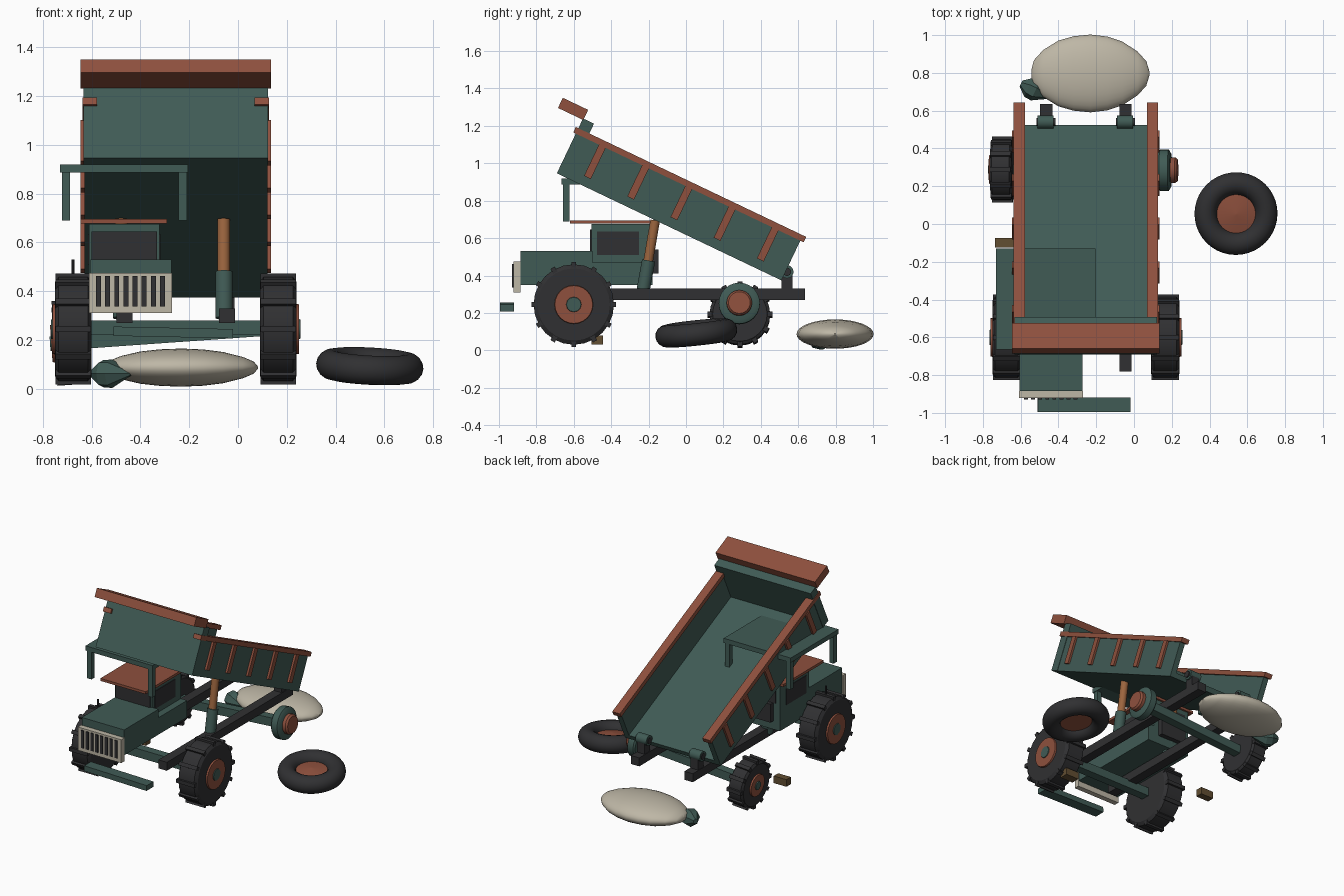
import bpy, bmesh, math
from mathutils import Matrix, Vector, Euler

if "Cube" in bpy.data.objects:
    bpy.data.objects.remove(bpy.data.objects["Cube"])


def material(name, *srgb):
    m = bpy.data.materials.new(name)
    m.use_nodes = True
    col = [((c / 255 + 0.055) / 1.055) ** 2.4 for c in srgb] + [1]
    m.diffuse_color = col
    m.node_tree.nodes["Principled BSDF"].inputs["Base Color"].default_value = col
    return m


teal = material("dull teal paint", 64, 91, 85)
rust = material("rust red", 142, 80, 61)
dark = material("dark rubber", 48, 48, 50)
cream = material("pale canvas", 190, 183, 166)
ochre = material("ochre rod", 156, 101, 62)
brown = material("old wood", 98, 78, 50)


def finish(name, bm, mat, M=None, smooth=False):
    bmesh.ops.recalc_face_normals(bm, faces=bm.faces)
    if M:
        bm.transform(M)
    me = bpy.data.meshes.new(name)
    bm.to_mesh(me)
    bm.free()
    me.materials.append(mat)
    ob = bpy.data.objects.new(name, me)
    bpy.context.collection.objects.link(ob)
    if smooth:
        bpy.ops.object.select_all(action='DESELECT')
        ob.select_set(True)
        bpy.context.view_layer.objects.active = ob
        bpy.ops.object.shade_smooth_by_angle(angle=math.radians(35))
    return ob


def box(name, x, y, z, mat, M=None):
    """Box from (min, max) ranges on each axis."""
    bm = bmesh.new()
    bmesh.ops.create_cube(bm, size=1)
    for v in bm.verts:
        v.co = [sum(r) / 2 + c * (r[1] - r[0]) for r, c in zip((x, y, z), v.co)]
    return finish(name, bm, mat, M)


def lathe(name, profile, mat, M=None, n=24, smooth=True):
    """Revolve (x, radius) points about the x axis."""
    bm = bmesh.new()
    rings = []
    for x, r in profile:
        angles = [2 * math.pi * i / n for i in range(n)]
        rings.append([bm.verts.new((x, r * math.cos(a), r * math.sin(a))) for a in angles])
    for a, b in zip(rings, rings[1:]):
        for i in range(n):
            j = (i + 1) % n
            bm.faces.new((a[i], a[j], b[j], b[i]))
    bm.faces.new(rings[0])
    bm.faces.new(rings[-1])
    return finish(name, bm, mat, M, smooth)


def rod(name, a, b, r, mat, n=16):
    a, b = Vector(a), Vector(b)
    M = Matrix.Translation(a) @ Vector((1, 0, 0)).rotation_difference(b - a).to_matrix().to_4x4()
    return lathe(name, [(0, r), ((b - a).length, r)], mat, M, n)


def wheel(name, loc, r, w, out, roll=0):
    """Lugged tyre with a rust disc and teal hub on the outer side."""
    M = Matrix.Translation(loc) @ Matrix.Rotation(roll, 4, 'Y') @ Matrix.Scale(out, 4, (1, 0, 0))
    h = w / 2
    lathe(name + "_tyre", [(-h, r * .9), (-h * .8, r), (h * .8, r), (h, r * .9)], dark, M)
    lathe(name + "_disc", [(h - .01, r * .49), (h + .011, r * .47)], rust, M)
    lathe(name + "_hub", [(h, r * .21), (h + .016, r * .18)], teal, M, 12)
    for i in range(12):
        box(name + "_lug", (-h * .96, h * .96), (-.013, .013), (r - .02, r + .012), dark,
            M @ Matrix.Rotation(i * math.pi / 6, 4, 'X'))


# Chassis
for x in (-.465, -.045):
    box("frame_rail", (x - .033, x + .033), (-.78, .635), (.27, .33), dark)
    box("hinge_bracket", (x - .03, x + .03), (.51, .57), (.32, .42), dark)
    rod("hinge_barrel", (x - .045, .54, .42), (x + .04, .54, .42), .035, teal)
    rod("hinge_pin", (x - .05, .54, .42), (x + .05, .54, .42), .022, dark)
    rod("hoist_cylinder", (x - .012, -.235, .29), (x - .012, -.2, .48), .036, teal)
    rod("hoist_rod", (x - .014, -.205, .46), (x - .014, -.165, .695), .026, ochre)
box("front_axle", (-.61, .1), (-.63, -.57), (.22, .28), teal)
rear_roll = -math.atan2(.06, .85)
rear = Matrix.Translation((-.255, .285, .221)) @ Matrix.Rotation(rear_roll, 4, 'Y')
box("rear_axle", (-.4, .4), (-.03, .03), (-.03, .03), teal, rear)

# Wheels, with one rear wheel off its drum
wheel("front_wheel_a", (-.675, -.6, .245), .215, .15, -1)
wheel("front_wheel_b", (.165, -.6, .245), .215, .15, 1)
wheel("rear_wheel", (-.697, .288, .19), .162, .115, -1, rear_roll)
lathe("bare_drum", [(.385, .1), (.395, .11), (.44, .11), (.452, .09)], teal, rear)
lathe("bare_hub", [(.45, .068), (.475, .068), (.487, .058)], rust, rear)

# Hood, grille and cab
box("hood", (-.605, -.273), (-.885, -.5), (.35, .53), teal)
box("cab", (-.61, -.322), (-.505, -.18), (.35, .675), teal)
box("cab_base", (-.605, -.273), (-.505, -.18), (.35, .47), teal)
box("windshield", (-.6, -.332), (-.514, -.505), (.53, .645), dark)
for x in (-.614, -.322):
    box("side_window", (x, x + .005), (-.475, -.25), (.51, .635), dark)
box("rear_window", (-.58, -.35), (-.181, -.174), (.54, .64), dark)
box("rear_box", (-.56, -.36), (-.18, -.147), (.41, .54), dark)
box("cab_roof", (-.645, -.29), (-.62, -.17), (.677, .695), rust)
box("grille", (-.61, -.27), (-.922, -.885), (.31, .475), cream)
for i in range(8):
    x = -.572 + i * .0375
    box("grille_slot", (x - .01, x + .01), (-.929, -.921), (.337, .462), dark)
rod("side_stick", (-.677, -.6, .44), (-.677, -.6, .53), .006, dark, 8)

# Canopy frame over the cab
box("canopy_top", (-.73, -.205), (-.665, -.13), (.887, .92), teal)
for x in (-.705, -.227):
    for y in (-.64, -.155):
        box("canopy_post", (x - .017, x + .017), (y - .018, y + .018), (.69, .89), teal)

# Raised dump bed, modelled flat and tipped about its rear edge
bed = Matrix.Translation((-.255, .51, .374)) @ Matrix.Rotation(math.radians(-25.5), 4, 'X')
box("bed_floor", (-.375, .375), (-1.32, 0), (0, .035), teal, bed)
box("bed_headboard", (-.378, .378), (-1.33, -1.265), (0, .325), teal, bed)
box("bed_visor", (-.39, .39), (-1.475, -1.325), (.318, .378), rust, bed)
for s in (-1, 1):
    side = bed @ Matrix.Scale(s, 4, (1, 0, 0))
    box("bed_side", (.335, .375), (-1.31, 0), (0, .24), teal, side)
    box("bed_side_rail", (.323, .383), (-1.345, .02), (.235, .267), rust, side)
    for i in range(5):
        u = -1.173 + i * .256
        box("bed_rib", (.37, .39), (u - .02, u + .02), (.05, .237), rust, side)

# Fallen bumper and wooden chocks
bumper = Matrix.Translation((-.265, -.957, .231)) @ Matrix.Rotation(math.radians(1.2), 4, 'Y')
box("loose_bumper", (-.245, .245), (-.038, .038), (-.019, .019), teal, bumper)
box("front_chock", (.1, .2), (-.505, -.445), (.03, .08), brown)
box("rear_chock", (-.735, -.635), (-.125, -.075), (.03, .08), brown)

# Loose tyre lying on the ground
tilt = Euler((math.radians(6), math.radians(3), 0))
bpy.ops.mesh.primitive_torus_add(location=(.54, .055, .093), rotation=tilt, major_radius=.16,
                                 minor_radius=.06, major_segments=40, minor_segments=16)
tyre = bpy.context.object
tyre.name = "loose_tyre"
tyre.data.materials.append(dark)
bpy.ops.object.shade_smooth()
flat = Matrix.Translation((.54, .055, .093)) @ tilt.to_matrix().to_4x4() @ Matrix.Rotation(-math.pi / 2, 4, 'Y')
lathe("loose_tyre_disc", [(-.02, .11), (.012, .11), (.03, .004)], rust, flat)

# Stuffed sack with a tied neck
sack = Matrix.Translation((-.23, .797, .087)) @ Matrix.Scale(.38, 4, (0, 0, 1))
lathe("sack", [(-.312, .025), (-.3, .07), (-.25, .125), (-.17, .174), (-.09, .197), (0, .206), (.09, .195),
               (.17, .168), (.25, .115), (.295, .065), (.312, .01)], cream, sack, 32)
neck = Matrix.Translation((-.53, .713, .062)) @ Matrix.Rotation(math.radians(155), 4, 'Z')
lathe("sack_neck", [(-.1, .008), (-.01, .06), (.03, .057), (.075, .018)], teal, neck, 7, False)
